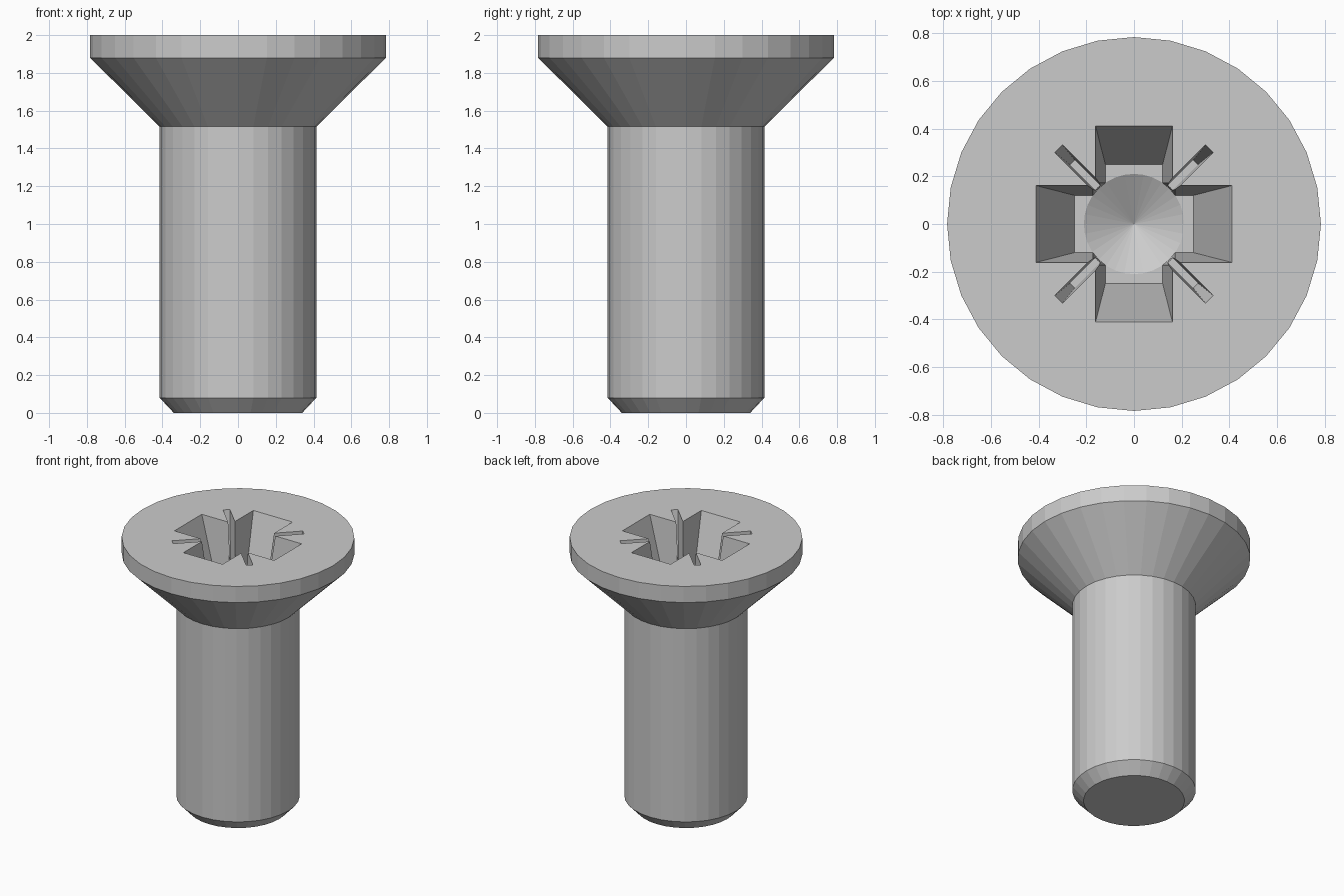
import bpy, bmesh, math
from mathutils import Matrix

if "Cube" in bpy.data.objects:
    bpy.data.objects.remove(bpy.data.objects["Cube"])

TOP = 2.0
SEG = 32


def make_object(name, bm):
    bmesh.ops.recalc_face_normals(bm, faces=bm.faces)
    mesh = bpy.data.meshes.new(name)
    bm.to_mesh(mesh)
    bm.free()
    ob = bpy.data.objects.new(name, mesh)
    bpy.context.collection.objects.link(ob)
    return ob


def loft(name, rings, turn=0.0):
    """Skin equal-length rings of points; a one-point last ring closes to a tip."""
    bm = bmesh.new()
    rot = Matrix.Rotation(turn, 3, 'Z')
    loops = []
    for ring in rings:
        vs = [bm.verts.new(p) for p in ring]
        for v in vs:
            v.co = rot @ v.co
        loops.append(vs)
    for a, b in zip(loops, loops[1:]):
        n = len(a)
        for i in range(n):
            j = (i + 1) % n
            if len(b) == 1:
                bm.faces.new((a[i], a[j], b[0]))
            else:
                bm.faces.new((a[i], a[j], b[j], b[i]))
    bm.faces.new(loops[0])
    if len(loops[-1]) > 1:
        bm.faces.new(loops[-1])
    return make_object(name, bm)


def circle(r, z):
    return [(r * math.cos(2 * math.pi * i / SEG), r * math.sin(2 * math.pi * i / SEG), z)
            for i in range(SEG)]


def bar(length, half, z):
    return [(-length, -half, z), (length, -half, z), (length, half, z), (-length, half, z)]


def bar_cutter(name, l_top, l_bot, w_top, w_bot, depth, turn):
    """Tapered bar through the centre, its slope continued a little above the head."""
    k = 1.1
    return loft(name, [bar(l_bot + (l_top - l_bot) * k, w_bot + (w_top - w_bot) * k,
                           TOP - depth + depth * k),
                       bar(l_bot, w_bot, TOP - depth)], turn)


# Shank with chamfered tip, countersunk head and rim
screw = loft("countersunk_screw", [circle(r, z) for r, z in
             [(0.34, 0), (0.415, 0.08), (0.415, 1.515), (0.783, 1.88), (0.783, TOP)]])

# Cross recess: two wide tapered bars, two thin diagonal slits, drilled centre
depth = 0.5
cutters = []
for i in range(2):
    cutters.append(bar_cutter("cross_cutter", 0.41, 0.25, 0.161, 0.12, depth, i * math.pi / 2))
    cutters.append(bar_cutter("slit_cutter", 0.447, 0.365, 0.023, 0.014, 0.4,
                              math.pi / 4 + i * math.pi / 2))
cutters.append(loft("drill_cutter", [circle(0.2375, TOP + 0.05), circle(0.21, TOP - depth),
                                     [(0, 0, TOP - depth - 0.12)]]))

bpy.context.view_layer.objects.active = screw
for c in cutters:
    c.hide_render = True
    mod = screw.modifiers.new("recess", 'BOOLEAN')
    mod.operation = 'DIFFERENCE'
    mod.solver = 'EXACT'
    mod.object = c
    bpy.ops.object.modifier_apply(modifier=mod.name)
for c in cutters:
    bpy.data.objects.remove(c, do_unlink=True)
